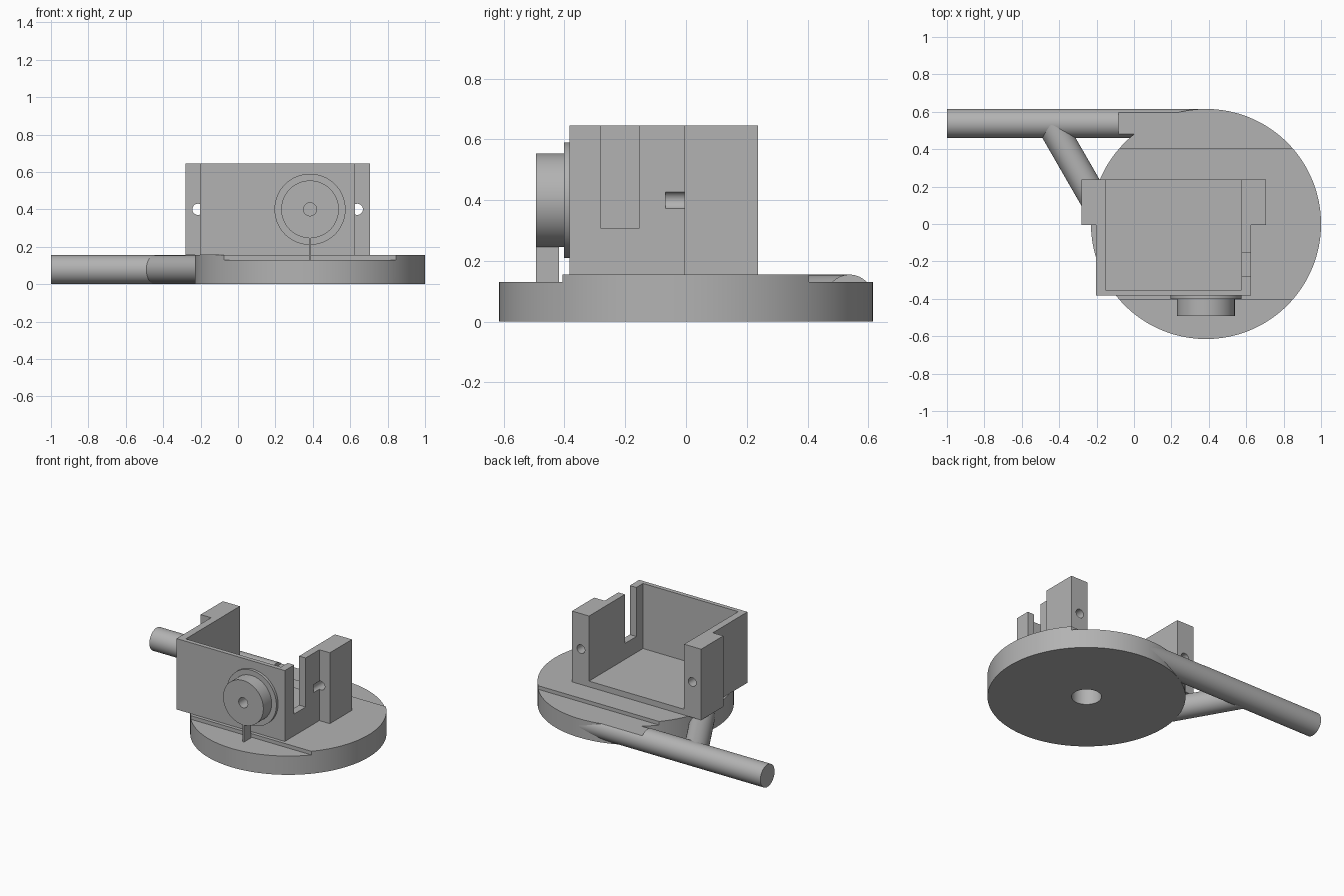
import bpy, bmesh, math
from mathutils import Vector

old = bpy.data.objects.get("Cube")
if old:
    bpy.data.objects.remove(old, do_unlink=True)

grey = bpy.data.materials.new("plain grey")
grey.use_nodes = True
colour = (0.45, 0.45, 0.45, 1)
grey.diffuse_color = colour
grey.node_tree.nodes["Principled BSDF"].inputs["Base Color"].default_value = colour


def finish(name, bm):
    bmesh.ops.recalc_face_normals(bm, faces=bm.faces)
    mesh = bpy.data.meshes.new(name)
    bm.to_mesh(mesh)
    bm.free()
    mesh.materials.append(grey)
    obj = bpy.data.objects.new(name, mesh)
    bpy.context.collection.objects.link(obj)
    return obj


def prism(name, outline, z0, z1):
    """Extrude a plan outline upward."""
    bm = bmesh.new()
    face = bm.faces.new([bm.verts.new((x, y, z0)) for x, y in outline])
    top = bmesh.ops.extrude_face_region(bm, geom=[face])["geom"]
    verts = [v for v in top if isinstance(v, bmesh.types.BMVert)]
    bmesh.ops.translate(bm, verts=verts, vec=(0, 0, z1 - z0))
    return finish(name, bm)


def box(name, x0, x1, y0, y1, z0, z1):
    return prism(name, [(x0, y0), (x1, y0), (x1, y1), (x0, y1)], z0, z1)


def cylinder(name, start, end, radius, sides=64):
    a, b = Vector(start), Vector(end)
    bm = bmesh.new()
    bmesh.ops.create_cone(bm, cap_ends=True, segments=sides, radius1=radius,
                          radius2=radius, depth=(b - a).length)
    bm.transform((b - a).to_track_quat("Z", "Y").to_matrix().to_4x4())
    bmesh.ops.translate(bm, verts=bm.verts, vec=(a + b) / 2)
    return finish(name, bm)


def cut(obj, cutter):
    cutter.hide_render = True
    mod = obj.modifiers.new("cut", "BOOLEAN")
    mod.operation, mod.solver, mod.object = "DIFFERENCE", "EXACT", cutter
    bpy.context.view_layer.objects.active = obj
    bpy.ops.object.modifier_apply(modifier=mod.name)
    bpy.data.objects.remove(cutter, do_unlink=True)


CX = 0.385            # centre of the disc
STEP, TOP = 0.13, 0.155
MID = 0.0775          # rod radius and height of its axis
ROD_Y = 0.538


def rear_cutter():
    return box("rear_cutter", -0.083, 1.1, 0.405, 0.8, STEP, 0.3)


# Round base with a raised middle band and a blind hole below
base = cylinder("base_disc", (CX, 0, 0), (CX, 0, TOP), 0.615, 192)
cut(base, rear_cutter())
cut(base, box("front_cutter", -0.083, 1.1, -0.8, -0.407, STEP, 0.3))
cut(base, cylinder("hole_cutter", (CX, 0, -0.1), (CX, 0, 0.135), 0.093))

# Long rod, flattened where it meets the low rear step, and its brace
rod = cylinder("long_rod", (-1, ROD_Y, MID), (CX, ROD_Y, MID), MID)
cut(rod, rear_cutter())
brace = cylinder("diagonal_brace", (-0.446, ROD_Y, MID), (-0.136, 0, MID), MID - 0.0005)

# Open-backed housing: walls and side lugs from one plan outline
X0, X1, Y0, Y1, H = -0.202, 0.626, -0.383, 0.237, 0.645
LUG, LUG_Y = 0.08, -0.005
plan = [(X0, Y0), (X1, Y0), (X1, LUG_Y), (X1 + LUG, LUG_Y), (X1 + LUG, Y1),
        (X1 - 0.05, Y1), (X1 - 0.05, Y0 + 0.03), (X0 + 0.05, Y0 + 0.03),
        (X0 + 0.05, Y1), (X0 - LUG, Y1), (X0 - LUG, LUG_Y), (X0, LUG_Y)]
walls = prism("housing_walls", plan, TOP, H)
cut(walls, box("slot_cutter", 0.55, 0.66, -0.28, -0.155, 0.306, 0.8))
for x in (X0 - 0.012, X1 + 0.012):
    cut(walls, cylinder("screw_cutter", (x, -0.068, 0.4), (x, 0.4, 0.4), 0.03, 32))
floor = box("housing_floor", X0 + 0.05, X1 - 0.05, Y0 + 0.03, Y1, TOP, TOP + 0.04)

# Round boss on the front, with flange, bore and supporting fin
flange = cylinder("boss_flange", (CX, -0.402, 0.4), (CX, Y0, 0.4), 0.19, 96)
boss = cylinder("front_boss", (CX, -0.493, 0.4), (CX, -0.402, 0.4), 0.154, 96)
cut(boss, cylinder("bore_cutter", (CX, -0.6, 0.4), (CX, -0.41, 0.4), 0.035, 32))
fin = box("boss_fin", CX - 0.006, CX + 0.006, -0.493, -0.418, STEP, 0.25)

# Smooth the round surfaces, keep the edges sharp
for obj in (base, rod, brace, walls, flange, boss):
    obj.data.shade_smooth()
    obj.data.set_sharp_from_angle(angle=math.radians(30))
